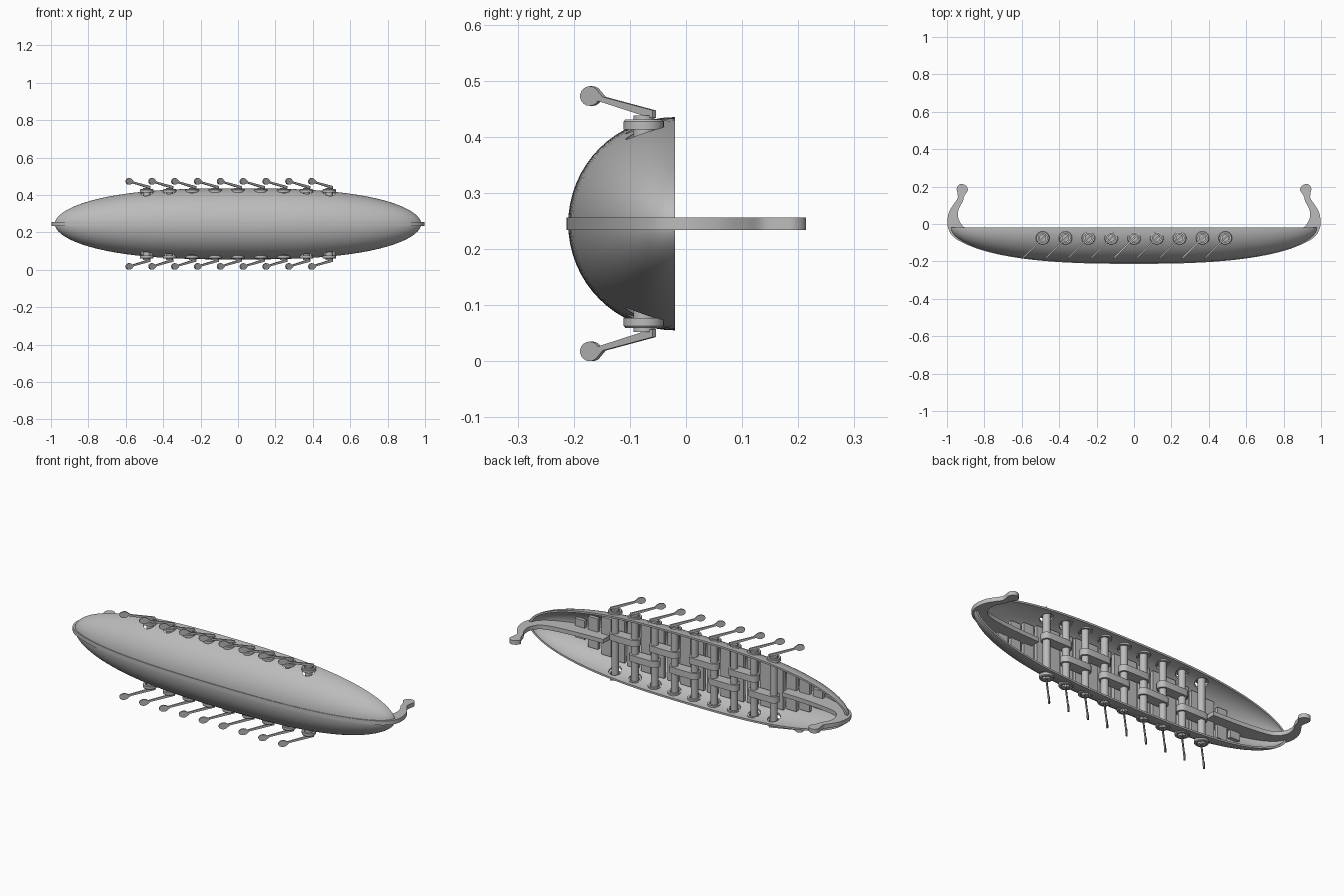
import bpy, bmesh, math
from mathutils import Vector

if "Cube" in bpy.data.objects:
    bpy.data.objects.remove(bpy.data.objects["Cube"])

ZC = 0.245          # centre plane of the ship
RIM = -0.02         # gunwale plane
TIP = 0.98          # half length of the hull
ROW_Y = -0.075      # line of the oar shafts
ROWS = [i * 0.122 for i in range(-4, 5)]

grey = bpy.data.materials.new("plain_grey")
grey.use_nodes = True
grey.diffuse_color = (0.5, 0.5, 0.5, 1)
grey.node_tree.nodes["Principled BSDF"].inputs["Base Color"].default_value = (0.5, 0.5, 0.5, 1)


def finish(name, bm, smooth=True):
    bmesh.ops.recalc_face_normals(bm, faces=bm.faces)
    me = bpy.data.meshes.new(name)
    bm.to_mesh(me)
    bm.free()
    me.materials.append(grey)
    ob = bpy.data.objects.new(name, me)
    bpy.context.collection.objects.link(ob)
    if smooth:
        shade(ob)
    return ob


def shade(ob):
    bpy.ops.object.select_all(action='DESELECT')
    ob.select_set(True)
    bpy.context.view_layer.objects.active = ob
    bpy.ops.object.shade_smooth_by_angle(angle=math.radians(35))


def plate(bm, pts, origin, u, v, n, thick):
    """Extrude a flat outline, centred on its plane."""
    u, v, n, o = Vector(u), Vector(v), Vector(n), Vector(origin)
    vs = [bm.verts.new(o + u * a + v * b - n * thick / 2) for a, b in pts]
    face = bm.faces.new(vs)
    res = bmesh.ops.extrude_face_region(bm, geom=[face])
    new = [g for g in res["geom"] if isinstance(g, bmesh.types.BMVert)]
    bmesh.ops.translate(bm, verts=new, vec=n * thick)


def rod(bm, x, y, z0, z1, r, sides=20):
    circle = [(r * math.cos(k * math.tau / sides), r * math.sin(k * math.tau / sides))
              for k in range(sides)]
    plate(bm, circle, (x, y, (z0 + z1) / 2), (1, 0, 0), (0, 1, 0), (0, 0, 1), z1 - z0)


def fullness(x, tip=TIP):
    return max(0.0, 1 - (abs(x) / tip) ** 2.7) ** 0.53


def smooth_path(pts, steps=4):
    """Catmull-Rom through the points."""
    p = [Vector(q) for q in pts]
    p = [p[0]] + p + [p[-1]]
    out = []
    for a, b, c, d in zip(p, p[1:], p[2:], p[3:]):
        for k in range(steps):
            t = k / steps
            out.append(0.5 * (2 * b + (c - a) * t + (2 * a - 5 * b + 4 * c - d) * t ** 2
                              + (3 * b - a - 3 * c + d) * t ** 3))
    return [tuple(q) for q in out] + [tuple(pts[-1])]


# Hull: half-round shell lofted along x
bm = bmesh.new()
NX, NT = 64, 32
rings = []
for i in range(NX + 1):
    u = math.sin((i / NX - 0.5) * math.pi)
    ring = []
    for scale, order in ((1.0, range(NT + 1)), (0.945, range(NT, -1, -1))):
        x = u * TIP * (0.985 if scale < 1 else 1)
        f = fullness(u * TIP) * scale * 0.19
        for j in order:
            a = math.pi * j / NT
            ring.append(bm.verts.new((x, RIM - f * math.sin(a), ZC + f * math.cos(a))))
    rings.append(ring)
for r0, r1 in zip(rings, rings[1:]):
    for j in range(len(r0)):
        k = (j + 1) % len(r0)
        bm.faces.new((r0[j], r0[k], r1[k], r1[j]))
bmesh.ops.remove_doubles(bm, verts=bm.verts, dist=1e-5)
hull = finish("hull", bm, False)

# Round oar ports cut through both sides
bm = bmesh.new()
for x in ROWS:
    for s in (-1, 1):
        a, b = sorted((s * 0.1, s * 0.25))
        rod(bm, x, ROW_Y, ZC + a, ZC + b, 0.033)
cutter = finish("port_cutter", bm, False)
cutter.hide_render = True
mod = hull.modifiers.new("ports", 'BOOLEAN')
mod.object, mod.operation, mod.solver = cutter, 'DIFFERENCE', 'EXACT'
bpy.context.view_layer.update()
cut = bpy.data.meshes.new_from_object(hull.evaluated_get(bpy.context.evaluated_depsgraph_get()))
hull.modifiers.clear()
hull.data = cut
bpy.data.objects.remove(cutter)
shade(hull)

# Keel with curled stems at both ends, one flat outline
keel = [(x, RIM - 0.193 * fullness(x) - 0.008 * x ** 6)
        for x in [0.06 * k for k in range(16)]]
stem = smooth_path([
    (0.945, -0.085), (0.98, -0.052), (0.998, 0.0), (0.99, 0.06), (0.965, 0.105),
    (0.944, 0.135), (0.943, 0.16), (0.948, 0.19), (0.935, 0.21), (0.915, 0.213),
    (0.894, 0.2), (0.888, 0.18), (0.9, 0.162), (0.909, 0.145), (0.916, 0.12),
    (0.935, 0.085), (0.942, 0.05), (0.935, 0.02), (0.91, -0.015),
    (0.85, -0.035), (0.72, -0.05), (0.55, -0.058)])
inner = [(x, RIM - 0.182 * fullness(x)) for x in (0.55, 0.4, 0.2, 0.0)]
half = keel + stem + inner
outline = half + [(-x, y) for x, y in reversed(half[1:-1])]
bm = bmesh.new()
plate(bm, outline, (0, 0, ZC), (1, 0, 0), (0, 1, 0), (0, 0, 1), 0.023)
finish("keel_and_stems", bm)

# Deck planks lying across the hull
bm = bmesh.new()
DECK_Y = -0.122
for k in range(-9, 10):
    x = k * 0.0813
    f = 0.18 * fullness(abs(x) + 0.03)
    drop = (RIM - DECK_Y + 0.01) / f
    if drop < 1:
        w = f * math.sqrt(1 - drop * drop)
        plate(bm, [(-0.03, -w), (0.03, -w), (0.03, w), (-0.03, w)],
              (x, DECK_Y, ZC), (1, 0, 0), (0, 0, 1), (0, 1, 0), 0.02)
finish("deck_planks", bm, False)

# Shafts running from side to side
bm = bmesh.new()
for x in ROWS:
    rod(bm, x, ROW_Y, ZC - 0.193, ZC + 0.193, 0.019)
finish("oar_shafts", bm)

# Belts joining neighbouring shafts, staggered in two lines
bm = bmesh.new()
for i, (x0, x1) in enumerate(zip(ROWS, ROWS[1:])):
    loop = []
    for cx, start in ((x1, -0.5), (x0, 0.5)):
        for k in range(11):
            a = math.pi * (start + k / 10)
            loop.append((cx + 0.029 * math.cos(a), 0.029 * math.sin(a)))
    plate(bm, loop, (0, ROW_Y, ZC + (0.042 if i % 2 else -0.042)),
          (1, 0, 0), (0, 1, 0), (0, 0, 1), 0.036)
finish("belts", bm)

# Bearing rings in the ports
bm = bmesh.new()
section = [(0.024, 0.168), (0.036, 0.168), (0.036, 0.182), (0.033, 0.186), (0.024, 0.186)]
for x in ROWS:
    for s in (-1, 1):
        loops = []
        for k in range(24):
            a = math.tau * k / 24
            loops.append([bm.verts.new((x + r * math.cos(a), ROW_Y + r * math.sin(a), ZC + s * h))
                          for r, h in section])
        for k in range(24):
            p, q = loops[k], loops[(k + 1) % 24]
            for j in range(5):
                bm.faces.new((p[j], p[(j + 1) % 5], q[(j + 1) % 5], q[j]))
finish("bearing_rings", bm)

# Oars: flat bent arms with rounded blades, trailing diagonally
blade = [(0.133 + 0.024 * math.cos(a), 0.2275 + 0.0175 * math.sin(a))
         for a in [math.radians(-150 + 20 * k) for k in range(16)]]
arm = [(-0.026, 0.202), (-0.026, 0.188), (0.0, 0.193)] + blade + [(0.1, 0.226)]
d = math.sqrt(0.5)
bm = bmesh.new()
for x in ROWS:
    for s in (-1, 1):
        plate(bm, arm, (x, ROW_Y, ZC), (-d, -d, 0), (0, 0, s), (d, -d, 0), 0.008)
finish("oars", bm)
